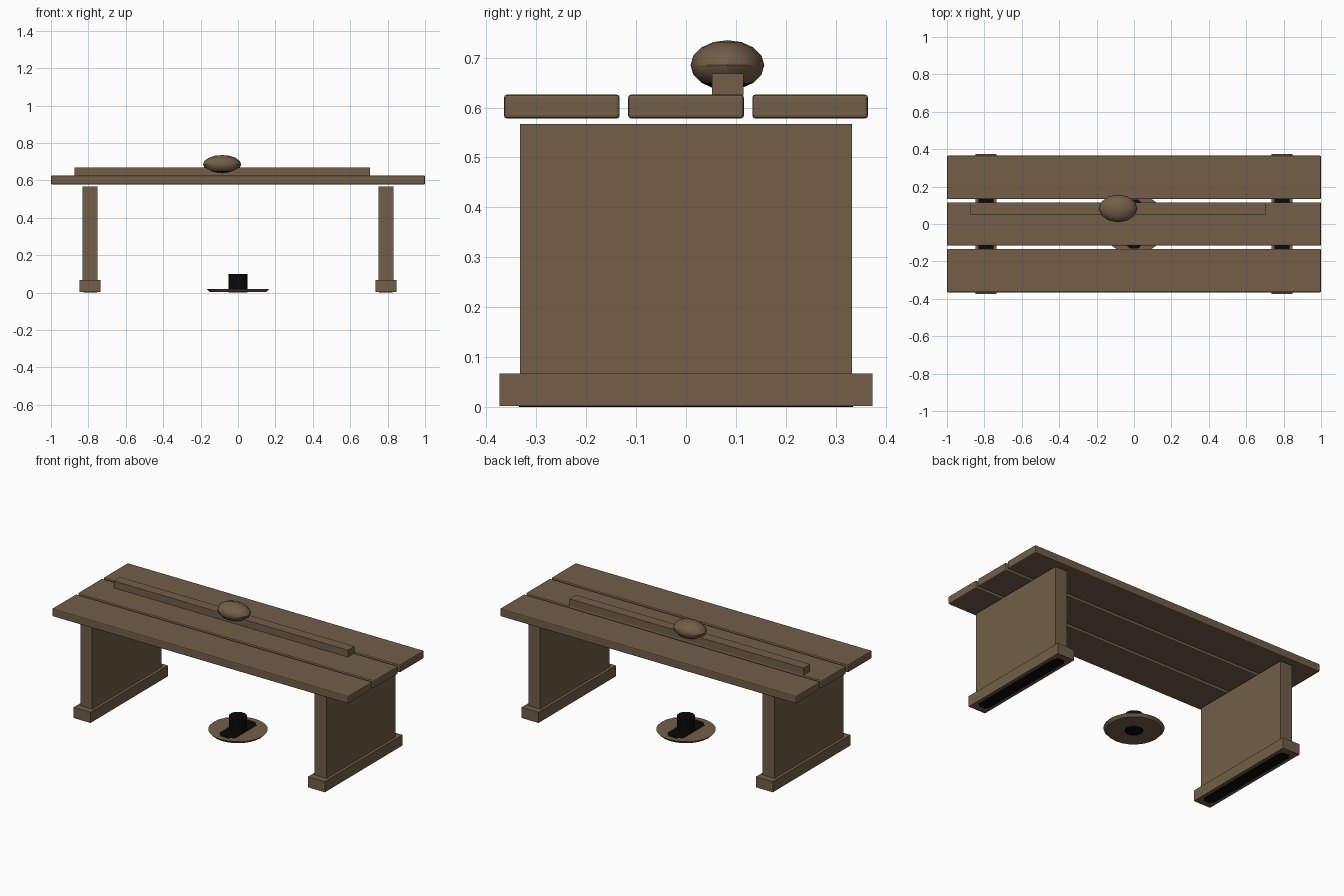
import bpy, bmesh, math
from mathutils import Matrix

if "Cube" in bpy.data.objects:
    bpy.data.objects.remove(bpy.data.objects["Cube"])


def material(name, rgb):
    m = bpy.data.materials.new(name)
    m.diffuse_color = (*rgb, 1)
    m.use_nodes = True
    m.node_tree.nodes["Principled BSDF"].inputs["Base Color"].default_value = m.diffuse_color
    return m


BROWN = material("brown wood", (0.168, 0.112, 0.064))
BLACK = material("black", (0.003, 0.003, 0.003))


def finish(name, bm, mat, smooth=False):
    bmesh.ops.recalc_face_normals(bm, faces=bm.faces)
    me = bpy.data.meshes.new(name)
    bm.to_mesh(me)
    bm.free()
    ob = bpy.data.objects.new(name, me)
    bpy.context.collection.objects.link(ob)
    me.materials.append(mat)
    if smooth:
        bpy.ops.object.select_all(action='DESELECT')
        ob.select_set(True)
        bpy.context.view_layer.objects.active = ob
        bpy.ops.object.shade_smooth_by_angle(angle=math.radians(35))
    return ob


def box(name, lo, hi, mat=BROWN, bevel=0):
    bm = bmesh.new()
    size = [b - a for a, b in zip(lo, hi)]
    mid = [(a + b) / 2 for a, b in zip(lo, hi)]
    bmesh.ops.create_cube(bm, size=1, matrix=Matrix.Translation(mid) @ Matrix.Diagonal((*size, 1)))
    ob = finish(name, bm, mat)
    if bevel:
        mod = ob.modifiers.new("rounded edges", 'BEVEL')
        mod.width = bevel
        mod.segments = 2
    return ob


def cone(name, r1, r2, z1, z2, mat, x=0, y=0, sides=24):
    bm = bmesh.new()
    bmesh.ops.create_cone(bm, cap_ends=True, segments=sides, radius1=r1, radius2=r2,
                          depth=z2 - z1, matrix=Matrix.Translation((x, y, (z1 + z2) / 2)))
    return finish(name, bm, mat, True)


def pad(name, x, y, hx, hy, z, thick, cut):
    # thin plate with cut corners
    bm = bmesh.new()
    pts = [(hx, hy - cut), (hx - cut, hy), (cut - hx, hy), (-hx, hy - cut),
           (-hx, cut - hy), (cut - hx, -hy), (hx - cut, -hy), (hx, cut - hy)]
    f = bm.faces.new([bm.verts.new((x + a, y + b, z)) for a, b in pts])
    ext = bmesh.ops.extrude_face_region(bm, geom=[f])
    for v in ext["geom"]:
        if isinstance(v, bmesh.types.BMVert):
            v.co.z += thick
    return finish(name, bm, BLACK)


# Table top planks
for i, y in enumerate((-0.249, 0, 0.249)):
    box(f"plank_{i + 1}", (-1, y - 0.116, 0.578), (1, y + 0.116, 0.626), bevel=0.006)

# Panel legs, feet and black pads
for side, x in (("left", -0.791), ("right", 0.791)):
    leg = box(f"{side}_leg", (x - 0.04, -0.333, 0.06), (x + 0.04, 0.333, 0.567))
    leg.data.materials.append(BLACK)
    for p in leg.data.polygons:
        if p.normal.z > 0.9:
            p.material_index = 1
    box(f"{side}_foot", (x - 0.057, -0.374, 0.002), (x + 0.057, 0.374, 0.067))
    pad(f"{side}_foot_pad", x, 0, 0.036, 0.335, 0, 0.004, 0.02)

# Bar lying on the middle plank
box("long_bar", (-0.875, 0.052, 0.624), (0.705, 0.115, 0.668))

# Oval knob, black underneath
KX, KY = -0.085, 0.083
bm = bmesh.new()
bmesh.ops.create_uvsphere(bm, u_segments=12, v_segments=8, radius=1,
                          matrix=Matrix.Translation((KX, KY, 0.685))
                          @ Matrix.Diagonal((0.102, 0.074, 0.05, 1)))
knob = finish("knob", bm, BROWN, True)
knob.data.materials.append(BLACK)
for p in knob.data.polygons:
    if p.center.z < 0.657:
        p.material_index = 1
cone("knob_stem", 0.02, 0.024, 0.624, 0.655, BLACK, KX, KY, 12)

# Round base plate with black post below the table
cone("base_plate", 0.15, 0.165, 0.002, 0.018, BROWN)
cone("base_post", 0.05, 0.05, 0.0, 0.1, BLACK)
pad("base_mark", 0, 0, 0.055, 0.13, 0.016, 0.004, 0.03)
